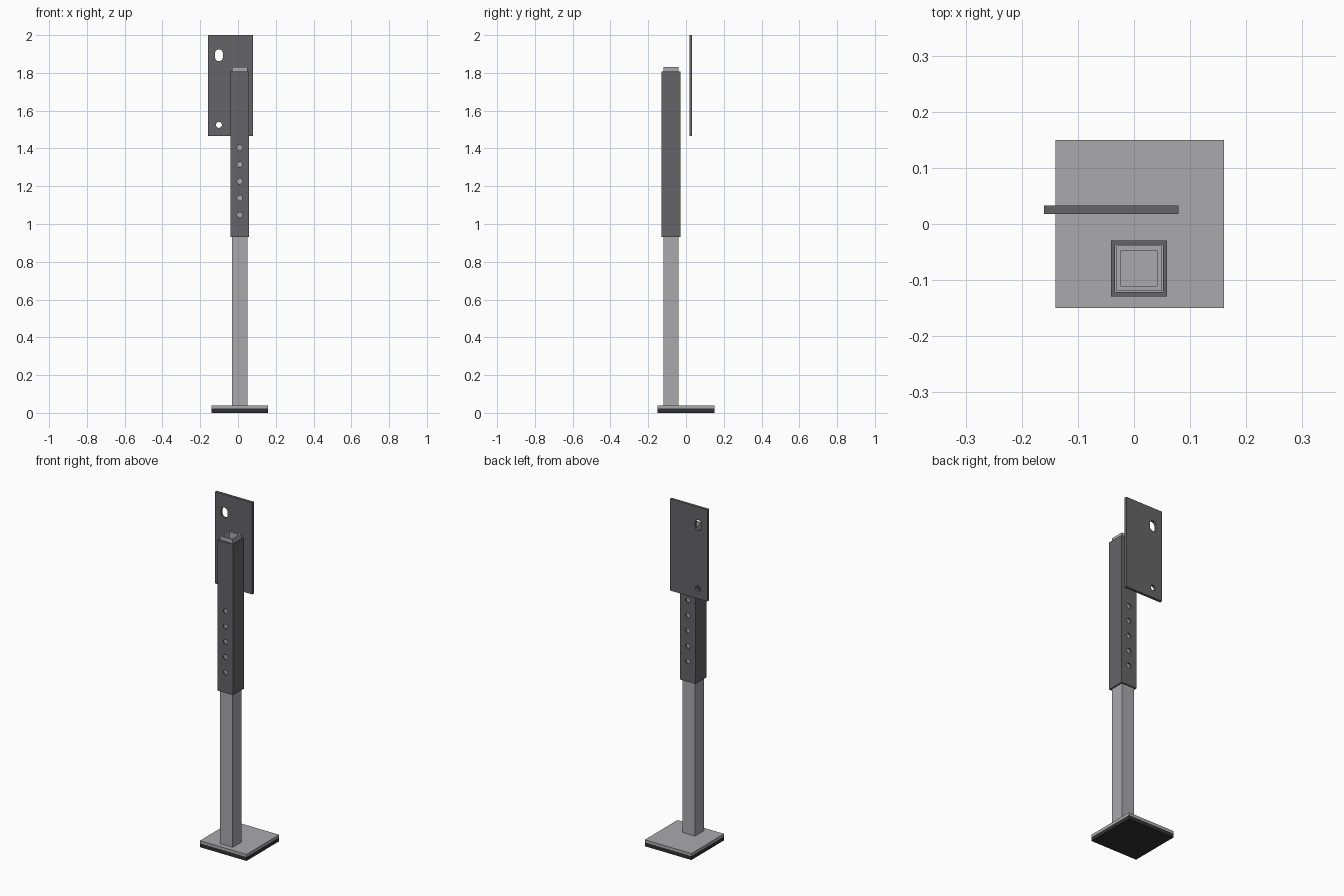
import bpy, bmesh, math
from mathutils import Matrix, Vector

if "Cube" in bpy.data.objects:
    bpy.data.objects.remove(bpy.data.objects["Cube"])

PX, PY = 0.009, -0.079        # post axis
SEG = 24


def material(name, grey):
    m = bpy.data.materials.new(name)
    m.diffuse_color = (grey, grey, grey * 1.05, 1)
    m.use_nodes = True
    m.node_tree.nodes["Principled BSDF"].inputs["Base Color"].default_value = m.diffuse_color
    return m


DARK = material("dark_steel", 0.13)
LIGHT = material("galvanised_steel", 0.40)
RUBBER = material("rubber", 0.03)


def finish(name, bm, mat=None):
    bmesh.ops.recalc_face_normals(bm, faces=bm.faces)
    me = bpy.data.meshes.new(name)
    bm.to_mesh(me)
    bm.free()
    ob = bpy.data.objects.new(name, me)
    bpy.context.collection.objects.link(ob)
    if mat:
        me.materials.append(mat)
    return ob


def box(name, lo, hi, mat):
    lo, hi = Vector(lo), Vector(hi)
    bm = bmesh.new()
    bmesh.ops.create_cube(bm, size=1, matrix=Matrix.Translation((lo + hi) / 2)
                          @ Matrix.Diagonal((*(hi - lo), 1)))
    return finish(name, bm, mat)


def square_tube(name, outer, inner, z0, z1, mat):
    bm = bmesh.new()
    loops = []
    for w, z in ((outer, z0), (outer, z1), (inner, z1), (inner, z0)):
        h = w / 2
        loops.append([bm.verts.new((PX + sx * h, PY + sy * h, z))
                      for sx, sy in ((-1, -1), (1, -1), (1, 1), (-1, 1))])
    for k in range(4):
        a, b = loops[k], loops[(k + 1) % 4]
        for i in range(4):
            j = (i + 1) % 4
            bm.faces.new((a[i], a[j], b[j], b[i]))
    return finish(name, bm, mat)


def drill(ob, slots, y, depth):
    """Cut slots (x, z, radius, straight half length) through ob along y."""
    bm = bmesh.new()
    for x, z, r, half in slots:
        pts = []
        for i in range(SEG):
            a = 2 * math.pi * (i + 0.5) / SEG
            s = math.sin(a)
            pts.append((x + r * math.cos(a), z + r * s + math.copysign(half, s)))
        front = [bm.verts.new((px, y - depth / 2, pz)) for px, pz in pts]
        back = [bm.verts.new((px, y + depth / 2, pz)) for px, pz in pts]
        bm.faces.new(front)
        bm.faces.new(back[::-1])
        for i in range(SEG):
            j = (i + 1) % SEG
            bm.faces.new((front[i], back[i], back[j], front[j]))
    cutter = finish("hole_cutter", bm)
    cutter.hide_render = True
    mod = ob.modifiers.new("holes", 'BOOLEAN')
    mod.operation, mod.solver, mod.object = 'DIFFERENCE', 'EXACT', cutter
    bpy.ops.object.select_all(action='DESELECT')
    ob.select_set(True)
    bpy.context.view_layer.objects.active = ob
    bpy.ops.object.modifier_apply(modifier=mod.name)
    bpy.data.objects.remove(cutter)
    bpy.ops.object.shade_smooth_by_angle(angle=math.radians(30))


# Foot: rubber pad under a steel plate
box("rubber_pad", (-0.14, -0.15, 0), (0.16, 0.15, 0.022), RUBBER)
box("foot_plate", (-0.14, -0.15, 0.022), (0.16, 0.15, 0.038), LIGHT)

# Telescopic post
square_tube("inner_tube", 0.081, 0.064, 0.038, 1.83, LIGHT)
outer = square_tube("outer_sleeve", 0.10, 0.085, 0.93, 1.807, DARK)
drill(outer, [(PX, 1.048 + 0.089 * i, 0.014, 0) for i in range(5)], PY, 0.2)

# Mounting plate with a slot and a round hole
plate = box("mounting_plate", (-0.16, 0.018, 1.466), (0.079, 0.033, 2.0), DARK)
drill(plate, [(-0.101, 1.893, 0.021, 0.010), (-0.101, 1.525, 0.016, 0)], 0.025, 0.1)
